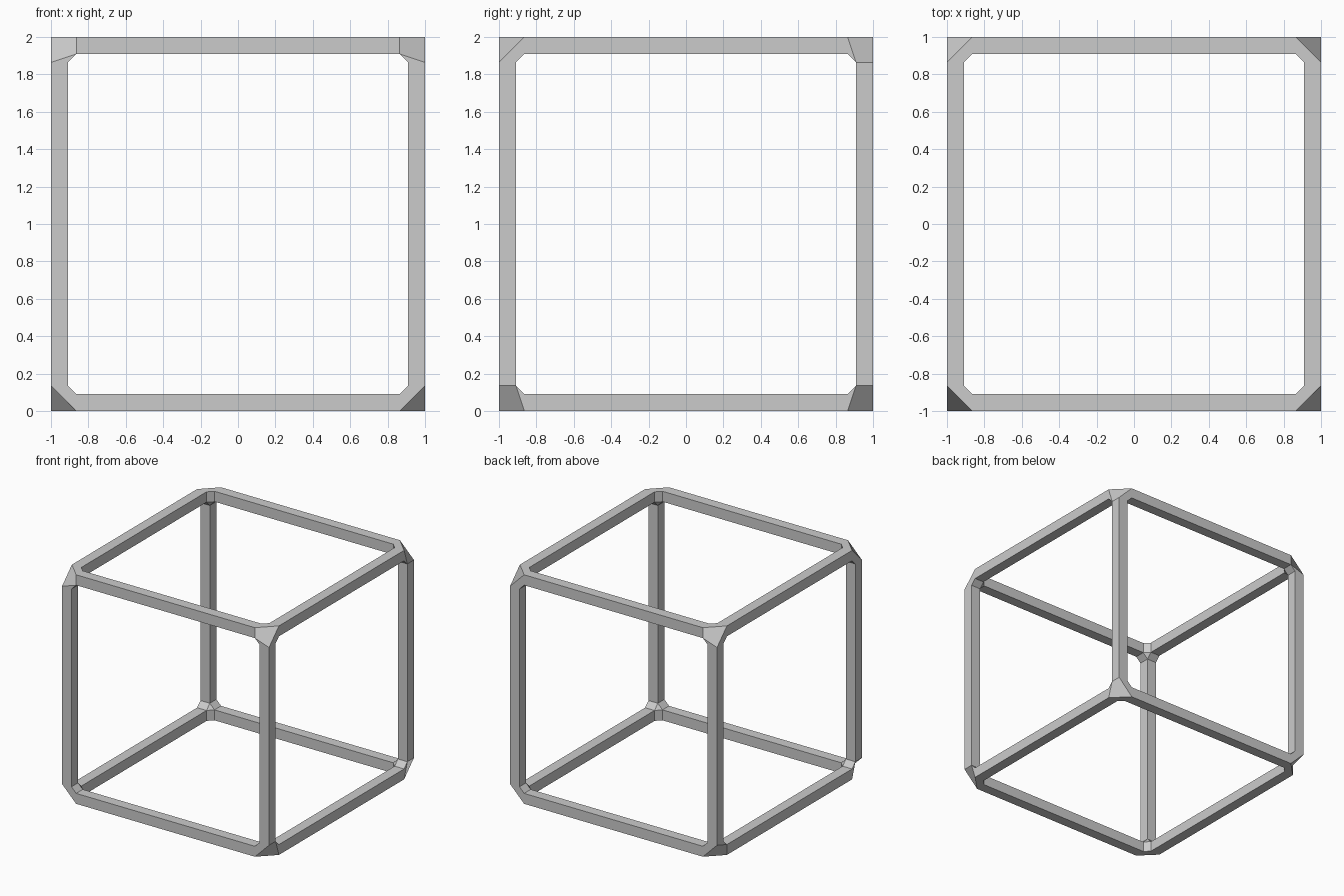
import bpy

if "Cube" in bpy.data.objects:
    bpy.data.objects.remove(bpy.data.objects["Cube"])

HALF_BAR = 0.0455

# Cube frame: cube edges thickened into square bars with faceted hull corners
bpy.ops.mesh.primitive_cube_add(size=2 - 2 * HALF_BAR, location=(0, 0, 1))
frame = bpy.context.object
frame.name = "cube_frame"
bpy.ops.object.modifier_add(type='SKIN')
for v in frame.data.skin_vertices[0].data:
    v.radius = (HALF_BAR, HALF_BAR)
